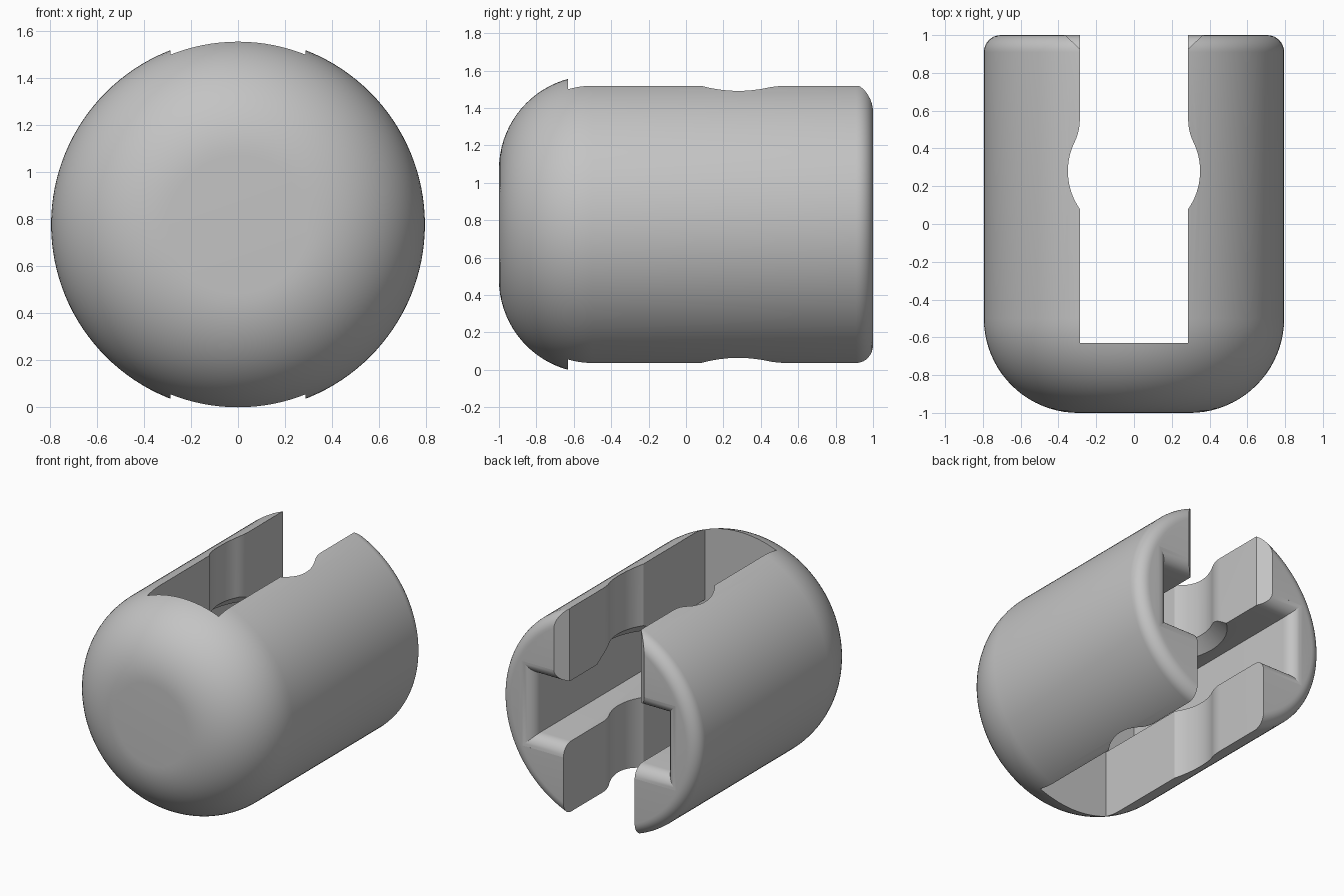
import bpy, bmesh, math

if "Cube" in bpy.data.objects:
    bpy.data.objects.remove(bpy.data.objects["Cube"], do_unlink=True)

R, CZ = 0.795, 0.778          # body radius and axis height
SLOT = 0.287                  # half width of the slot
BACK_R = 0.09                 # rounding at the open end
HOLE_Y, HOLE_R, BLEND_R = 0.28, 0.35, 0.26

mat = bpy.data.materials.new("plain grey")
mat.use_nodes = True
grey = (0.55, 0.55, 0.55, 1)
mat.diffuse_color = grey
mat.node_tree.nodes["Principled BSDF"].inputs["Base Color"].default_value = grey


def arc(cx, cy, r, a0, a1, n):
    """Points on an arc, angles in degrees."""
    angles = [math.radians(a0 + (a1 - a0) * i / n) for i in range(n + 1)]
    return [(cx + r * math.cos(a), cy + r * math.sin(a)) for a in angles]


def loft(name, rings):
    """Closed solid through rings with equal point counts."""
    bm = bmesh.new()
    loops = [[bm.verts.new(p) for p in ring] for ring in rings]
    n = len(rings[0])
    for a, b in zip(loops, loops[1:]):
        for i in range(n):
            j = (i + 1) % n
            bm.faces.new((a[i], a[j], b[j], b[i]))
    bm.faces.new(loops[0])
    bm.faces.new(loops[-1])
    bmesh.ops.recalc_face_normals(bm, faces=bm.faces)
    mesh = bpy.data.meshes.new(name)
    bm.to_mesh(mesh)
    bm.free()
    mesh.materials.append(mat)
    obj = bpy.data.objects.new(name, mesh)
    bpy.context.collection.objects.link(obj)
    return obj


def prism(name, outline, z0, z1):
    return loft(name, [[(x, y, z) for x, y in outline] for z in (z0, z1)])


# Rounded body, turned around the y axis
profile = (arc(R - 0.5, -0.5, 0.5, -90, 0, 20)
           + arc(R - BACK_R, 1 - BACK_R, BACK_R, 0, 90, 8))
SEG = 128
turn = [2 * math.pi * i / SEG for i in range(SEG)]
body = loft("slotted_body", [[(r * math.cos(t), y, CZ + r * math.sin(t)) for t in turn]
                             for r, y in profile])

# Vertical slot with a round widening blended towards the open end
hole_a = math.degrees(math.acos(SLOT / HOLE_R))
blend_y = HOLE_Y + math.sqrt((HOLE_R + BLEND_R) ** 2 - (SLOT + BLEND_R) ** 2)
meet = math.degrees(math.atan2(blend_y - HOLE_Y, SLOT + BLEND_R))
side = [(SLOT, -0.63)]
side += arc(0, HOLE_Y, HOLE_R, -hole_a, meet, 16)
side += arc(SLOT + BLEND_R, blend_y, BLEND_R, 180 + meet, 180, 8)[1:]
side += [(SLOT, 1.2)]
slot = prism("slot_cutter", side + [(-x, y) for x, y in reversed(side)], -0.2, 1.8)

# Wide inner channel with a flared mouth
FLOOR, CEIL, HALF = 0.55, 0.99, 0.53
sections = [(-0.63, 0)]
for i in range(9):
    a = math.radians(88 * i / 8)
    sections.append((1 - BACK_R + BACK_R * math.sin(a), BACK_R * (1 - math.cos(a))))
sections.append((1.1, BACK_R))
channel = loft("channel_cutter", [
    [(-HALF - e, y, FLOOR - e), (HALF + e, y, FLOOR - e),
     (HALF + e, y, CEIL + e), (-HALF - e, y, CEIL + e)] for y, e in sections])

# Countersink under the upper lips
sink = loft("countersink_cutter", [
    [(x, y, z) for x, y in arc(0, HOLE_Y, r, 0, 360, 64)[:-1]]
    for r, z in ((0.44, 0.9), (0.44, CEIL), (0.34, 1.08))])

# Corner chamfers on the upper lips only
chamfer = prism("chamfer_cutter", [(SLOT - 0.1, 0.83), (SLOT + 0.18, 1.1), (-SLOT - 0.18, 1.1),
                                   (-SLOT + 0.1, 0.83)], 0.8, 1.8)

cutters = [slot, channel, sink, chamfer]
for cutter in cutters:
    mod = body.modifiers.new(cutter.name, "BOOLEAN")
    mod.operation = "DIFFERENCE"
    mod.solver = "EXACT"
    mod.object = cutter
    cutter.hide_render = True

# Bake the cuts, then drop the cutters
bpy.context.view_layer.update()
graph = bpy.context.evaluated_depsgraph_get()
cut_mesh = bpy.data.meshes.new_from_object(body.evaluated_get(graph))
body.modifiers.clear()
body.data = cut_mesh
for cutter in cutters:
    bpy.data.objects.remove(cutter, do_unlink=True)

bpy.ops.object.select_all(action="DESELECT")
body.select_set(True)
bpy.context.view_layer.objects.active = body
bpy.ops.object.shade_smooth_by_angle(angle=math.radians(25))
